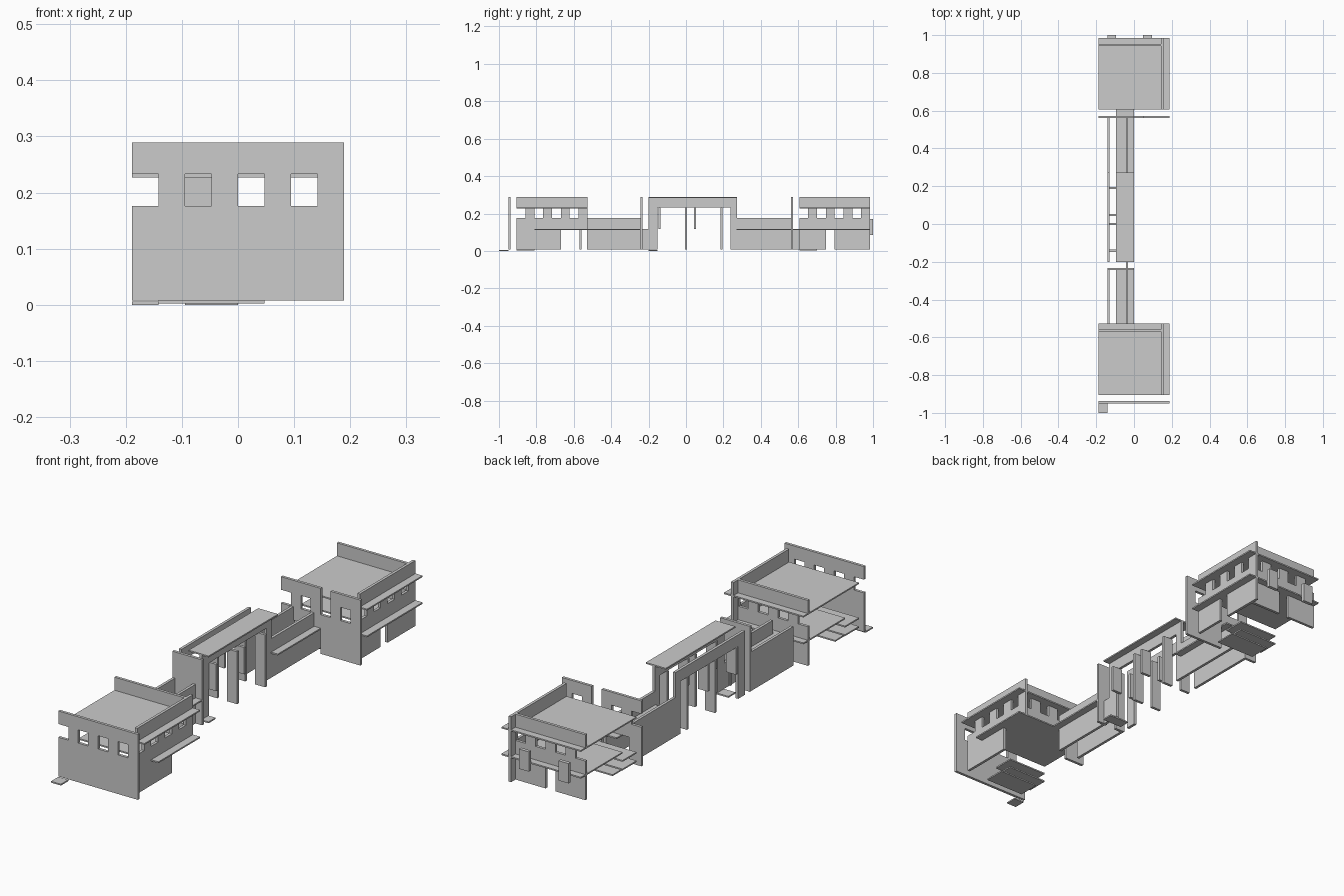
import bpy, bmesh
from mathutils import Vector

if "Cube" in bpy.data.objects:
    bpy.data.objects.remove(bpy.data.objects["Cube"])

U = 0.0472            # one building module
T = 0.006             # half wall thickness
FLOOR, DOOR, SILL, HEAD, TOP = 0.008, 0.118, 0.176, 0.233, 0.289
SLAB = 0.006
GREY = (0.6, 0.6, 0.6, 1)

mat = bpy.data.materials.new("plain grey")
mat.use_nodes = True
mat.diffuse_color = GREY
mat.node_tree.nodes["Principled BSDF"].inputs["Base Color"].default_value = GREY


def build(name, boxes):
    """One object from a list of (x0, x1, y0, y1, z0, z1) boxes."""
    bm = bmesh.new()
    for x0, x1, y0, y1, z0, z1 in boxes:
        low, high = Vector((x0, y0, z0)), Vector((x1, y1, z1))
        verts = bmesh.ops.create_cube(bm, size=1)["verts"]
        for v in verts:
            v.co = (low + high) / 2 + v.co * (high - low)
    mesh = bpy.data.meshes.new(name)
    bm.to_mesh(mesh)
    bm.free()
    mesh.materials.append(mat)
    obj = bpy.data.objects.new(name, mesh)
    bpy.context.collection.objects.link(obj)


def wall(name, axis, pos, pieces):
    """Thin wall along an axis from (start, end, bottom, top) pieces."""
    a, b = pos - T, pos + T
    build(name, [(s, e, a, b, l, h) if axis == "x" else (a, b, s, e, l, h)
                 for s, e, l, h in pieces])


def slab(name, x0, x1, y0, y1, top):
    build(name, [(x0, x1, y0, y1, top - SLAB, top)])


def window_band(start, end, top_end=None):
    """Sill band, posts on every second module, and parapet."""
    top_end = top_end or end
    posts = [(start + (2 * i + 1) * U, min(start + (2 * i + 2) * U, end), SILL, HEAD)
             for i in range(4)]
    return [(start, end, DOOR, SILL)] + posts + [(start, top_end, HEAD, TOP)]


L, R = -4 * U, 4 * U          # block sides
SIDE = 0.149                  # side wall line


def block(name, y0, side_low, back_low, front_low, notch=False, short_floor=False):
    y1 = y0 + 8 * U
    front = window_band(L, R)
    if notch:
        front = front[:-1] + [(L, 0, HEAD, TOP), (U, R, HEAD, TOP)]
    wall(name + "_front_wall", "x", y0 - 0.039,
         front + [(s, e, FLOOR, DOOR) for s, e in front_low])
    wall(name + "_side_wall", "y", SIDE,
         window_band(y0, y1) + [(y0 + s * U, y0 + e * U, FLOOR, DOOR) for s, e in side_low])
    wall(name + "_back_wall", "x", y1 - 0.036,
         window_band(L, SIDE - T) + [(s, e, FLOOR, DOOR) for s, e in back_low])
    # roof and upper floor run past the walls as ledges
    slab(name + "_roof", L, R, y0, y1, HEAD)
    slab(name + "_upper_floor", L, R, y0 + 2 * U, y1, DOOR)
    if not short_floor:
        slab(name + "_side_ledge", SIDE, R, y0, y0 + 2 * U, DOOR)
    # open stair treads
    slab(name + "_bottom_step", -3 * U, U, y0, y0 + 2 * U, FLOOR)
    for i in (1, 2):
        slab(name + "_step", L, 0, y0, y0 + 2 * U, FLOOR + i * 0.037)


FRONT, BACK = -0.905, 0.606
block("front_block", FRONT, [(0, 5)], [(L, -2 * U)], [(L, R)], short_floor=True)
block("back_block", BACK, [(0, 3), (4, 8)], [(L, -U), (0, SIDE - T)],
      [(L, -0.13), (0, R)], notch=True)
slab("front_doorstep", L, -3 * U, -1, -0.95, 0.006)

# shutters hung on the rear ledge
for x in (-3 * U, U):
    build("rear_shutter", [(x, x + U, 0.985, 1.0, 0.085, 0.17)])

# two low connecting passages
WALL_L, WALL_R = -0.135, -0.037
for name, a, b, wall_end in (("front", -0.528, -0.232, -0.232), ("back", 0.27, 0.606, 0.567)):
    wall(name + "_passage_left_wall", "y", WALL_L, [(a, wall_end, FLOOR, SILL)])
    right = [(a, wall_end, FLOOR, SILL)]
    if b > wall_end:
        right.append((wall_end, b, FLOOR, DOOR))
    wall(name + "_passage_right_wall", "y", WALL_R, right)
    slab(name + "_passage_roof", -2 * U, 0, a, b, DOOR)

# tall gate wall with a doorway
wall("gate_wall", "x", -0.238, [(-3 * U, -2 * U, FLOOR, DOOR), (-U, 0, FLOOR, DOOR),
                               (-3 * U, 0, DOOR, TOP)])
wall("gate_link", "y", WALL_R, [(-0.232, -0.2, FLOOR, DOOR)])

# central colonnade
A, B = -0.2, 0.272
for name, x in (("left", WALL_L), ("right", WALL_R)):
    wall("colonnade_" + name + "_wall", "y", x,
         [(A, A + U, FLOOR, HEAD), (B - 0.033, B, FLOOR, HEAD), (A, B, HEAD, TOP - SLAB)])
slab("colonnade_roof", -2 * U, 0, A, B, TOP)
slab("colonnade_doorstep", -2 * U, 0, A, A + U, 0.006)
for y, low in ((-0.142, DOOR), (0.0, FLOOR), (0.048, DOOR), (0.19, FLOOR)):
    wall("colonnade_pillars", "x", y, [(-3 * U, -2 * U, low, HEAD), (-U, 0, low, HEAD)])
